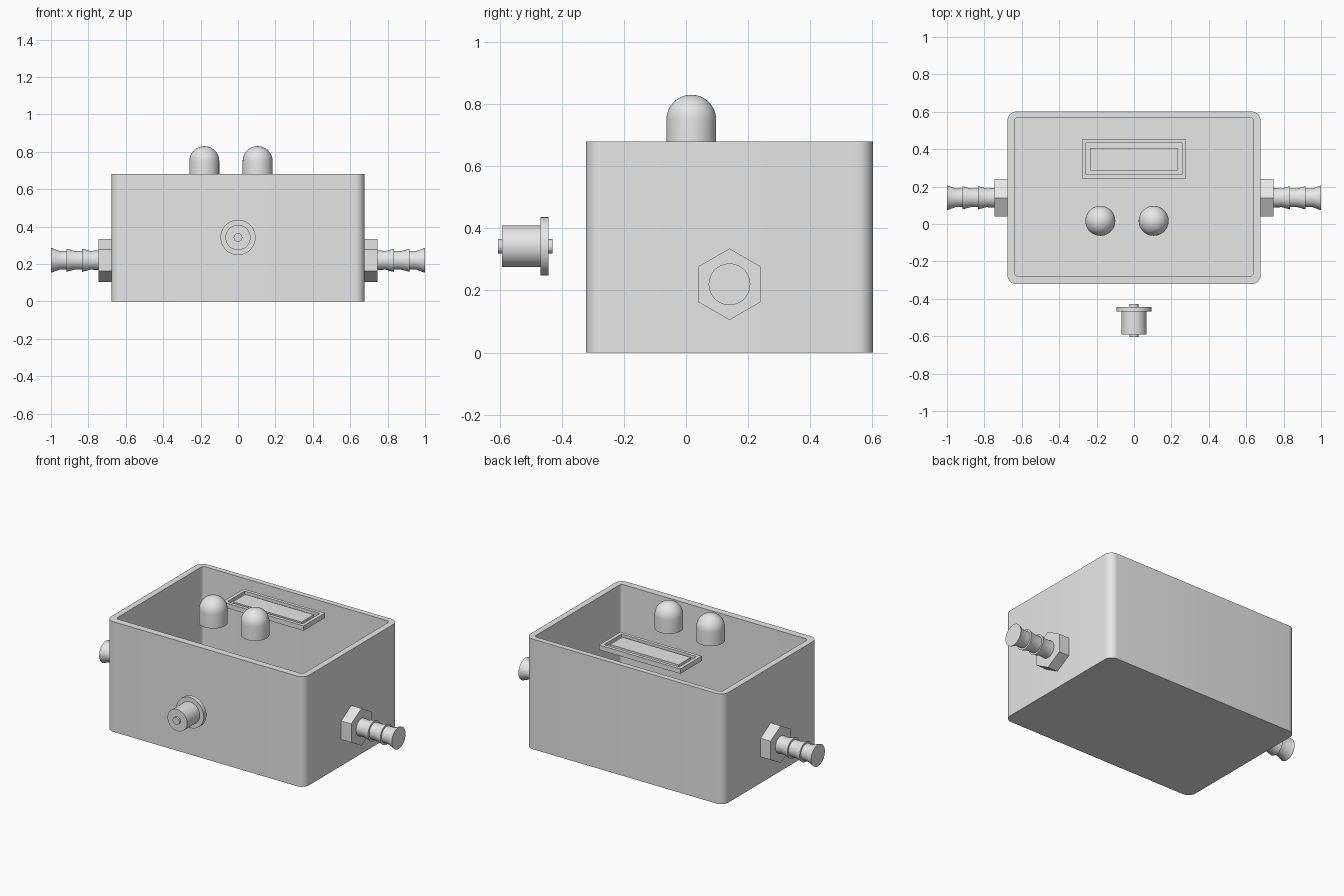
import bpy, bmesh, math
from mathutils import Matrix, Vector

cube = bpy.data.objects.get("Cube")
if cube:
    bpy.data.objects.remove(cube, do_unlink=True)

grey = bpy.data.materials.new("plain_grey")
grey.use_nodes = True
colour = (0.8, 0.8, 0.8, 1)
grey.diffuse_color = colour
grey.node_tree.nodes["Principled BSDF"].inputs["Base Color"].default_value = colour


def finish(name, bm, smooth=True):
    bmesh.ops.recalc_face_normals(bm, faces=bm.faces)
    mesh = bpy.data.meshes.new(name)
    bm.to_mesh(mesh)
    bm.free()
    obj = bpy.data.objects.new(name, mesh)
    bpy.context.collection.objects.link(obj)
    mesh.materials.append(grey)
    if smooth:
        bpy.ops.object.select_all(action='DESELECT')
        obj.select_set(True)
        bpy.context.view_layer.objects.active = obj
        bpy.ops.object.shade_smooth_by_angle(angle=math.radians(30))
    return obj


def lathe(name, profile, origin, axis, steps=48):
    """Spin (radius, distance) points about an axis through origin."""
    bm = bmesh.new()
    verts = [bm.verts.new((r, 0, d)) for r, d in profile]
    edges = [bm.edges.new(pair) for pair in zip(verts, verts[1:])]
    bmesh.ops.spin(bm, geom=verts + edges, cent=(0, 0, 0), axis=(0, 0, 1),
                   angle=math.tau, steps=steps, use_duplicate=False)
    bmesh.ops.remove_doubles(bm, verts=bm.verts, dist=0.0001)
    turn = Vector((0, 0, 1)).rotation_difference(Vector(axis)).to_matrix().to_4x4()
    bm.transform(Matrix.Translation(origin) @ turn)
    return finish(name, bm)


def rounded_loop(bm, hx, hy, cy, radius, z, seg=8):
    """Ring of vertices around a rounded rectangle."""
    ring = []
    for q, (sx, sy) in enumerate([(1, 1), (-1, 1), (-1, -1), (1, -1)]):
        for i in range(seg + 1 if radius else 1):
            a = (q + i / seg) * math.pi / 2
            ring.append(bm.verts.new((sx * (hx - radius) + radius * math.cos(a),
                                      cy + sy * (hy - radius) + radius * math.sin(a), z)))
    return ring


def stacked(name, loops, cap_end=True):
    """Join successive rounded rectangles (hx, hy, cy, radius, z) into a shell."""
    bm = bmesh.new()
    rings = [rounded_loop(bm, *loop) for loop in loops]
    n = len(rings[0])
    for a, b in zip(rings, rings[1:]):
        for i in range(n):
            j = (i + 1) % n
            bm.faces.new((a[i], a[j], b[j], b[i]))
    bm.faces.new(rings[0])
    if cap_end:
        bm.faces.new(rings[-1])
    return finish(name, bm)


# Open-topped housing with rounded corners
stacked("housing", [(0.677, 0.462, 0.14, 0.05, 0), (0.677, 0.462, 0.14, 0.05, 0.68),
                    (0.639, 0.424, 0.145, 0.02, 0.68), (0.639, 0.424, 0.145, 0.02, 0.04)])

# Display: frame with a sunken groove around a raised screen
stacked("display", [(0.278, 0.105, 0.348, 0, 0.65), (0.278, 0.105, 0.348, 0, 0.68),
                    (0.257, 0.084, 0.348, 0, 0.68), (0.257, 0.084, 0.348, 0, 0.662),
                    (0.234, 0.06, 0.346, 0, 0.662), (0.234, 0.06, 0.346, 0, 0.676)])

# Two domed lamps
DOME = 0.08
dome = [(0, 0.665), (DOME, 0.665)]
dome += [(DOME * math.cos(a), 0.75 + DOME * math.sin(a))
         for a in (math.pi / 2 * i / 12 for i in range(12))] + [(0, 0.75 + DOME)]
for side, x in (("right", -0.18), ("left", 0.105)):
    lathe(side + "_lamp", dome, (x, 0.017, 0), (0, 0, 1))

# Power socket in front: pin, flange and barrel along one axis
lathe("power_socket", [(0, -0.605), (0.023, -0.605), (0.023, -0.592), (0.067, -0.592),
                       (0.067, -0.469), (0.094, -0.469), (0.094, -0.443),
                       (0.023, -0.443), (0.023, -0.429), (0, -0.429)],
      (0, 0, 0.342), (0, 1, 0))

# Hose fittings on both ends: hexagonal nut and barbed spout
barbs = [(0, 0.74), (0.053, 0.74)]
for tip, flare in ((0.834, 0.062), (0.918, 0.062), (1.0, 0.067)):
    barbs += [(0.05, tip - 0.045), (flare, tip), (0.05 if tip < 1 else 0, tip)]
for side, s in (("left", 1), ("right", -1)):
    lathe(side + "_hose_barb", barbs, (0, 0.14, 0.22), (s, 0, 0))
    bm = bmesh.new()
    bmesh.ops.create_cone(bm, cap_ends=True, segments=6, radius1=0.115,
                          radius2=0.115, depth=0.075)
    bm.transform(Matrix.Translation((s * 0.7085, 0.14, 0.22))
                 @ Matrix.Rotation(math.pi / 2, 4, 'Y'))
    # Keep a corner of the nut pointing straight up
    top = max(v.co.z for v in bm.verts) - 0.22
    if top < 0.11:
        bmesh.ops.rotate(bm, verts=bm.verts, cent=(0, 0.14, 0.22),
                         matrix=Matrix.Rotation(math.pi / 6, 3, 'X'))
    finish(side + "_hex_nut", bm, smooth=False)
